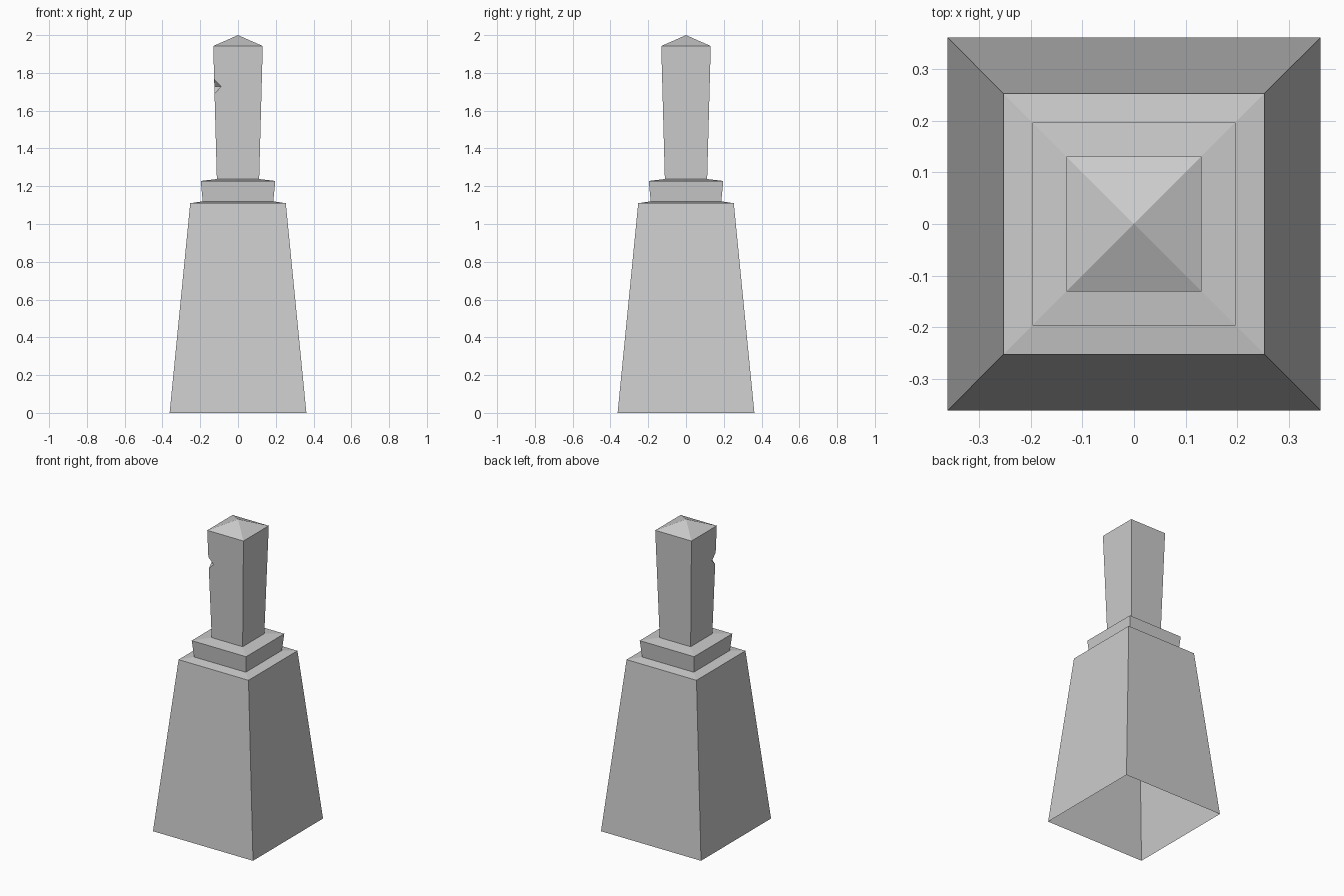
import bpy, bmesh

if "Cube" in bpy.data.objects:
    bpy.data.objects.remove(bpy.data.objects["Cube"])

SIGNS = [(-1, -1), (1, -1), (1, 1), (-1, 1)]


def square_loft(name, profile, apex=None, chip=None):
    """Stack square rings (half width, z); optional apex and chipped -x -y edge."""
    bm = bmesh.new()
    rings = [[bm.verts.new((sx * h, sy * h, z)) for sx, sy in SIGNS] for h, z in profile]
    for n, (a, b) in enumerate(zip(rings, rings[1:])):
        front, left = [], []
        if chip and n == 0:
            (h0, z0), (h1, z1) = profile[:2]
            low, mid, high, depth = chip

            def half(z):
                return h0 + (h1 - h0) * (z - z0) / (z1 - z0)
            m = half(mid)
            lo = bm.verts.new((-half(low), -half(low), low))
            hi = bm.verts.new((-half(high), -half(high), high))
            tip_f = bm.verts.new((-m + depth, -m, mid))
            tip_l = bm.verts.new((-m, -m + depth, mid))
            front, left = [hi, tip_f, lo], [lo, tip_l, hi]
            bm.faces.new((hi, tip_l, tip_f))
            bm.faces.new((lo, tip_f, tip_l))
        for i in range(4):
            j = (i + 1) % 4
            if i == 0:
                bm.faces.new([a[0], a[1], b[1], b[0]] + front)
            elif i == 3:
                bm.faces.new([a[3], a[0]] + left + [b[0], b[3]])
            else:
                bm.faces.new((a[i], a[j], b[j], b[i]))
    if apex:
        tip = bm.verts.new((0, 0, apex))
        for i in range(4):
            bm.faces.new((rings[-1][i], rings[-1][(i + 1) % 4], tip))
    mesh = bpy.data.meshes.new(name)
    bm.to_mesh(mesh)
    bm.free()
    obj = bpy.data.objects.new(name, mesh)
    bpy.context.collection.objects.link(obj)
    return obj


# Tapered base, open underneath, with a shallow sloped shoulder
square_loft("base", [(0.362, 0), (0.253, 1.11), (0.187, 1.12)])
# Collar flaring slightly outward, with a sloped top
square_loft("collar", [(0.187, 1.12), (0.197, 1.228), (0.112, 1.238)])
# Flared shaft with a pyramid cap and a chip in the front left edge
square_loft("shaft", [(0.112, 1.238), (0.131, 1.942)], apex=2.0,
            chip=(1.69, 1.727, 1.767, 0.036))
